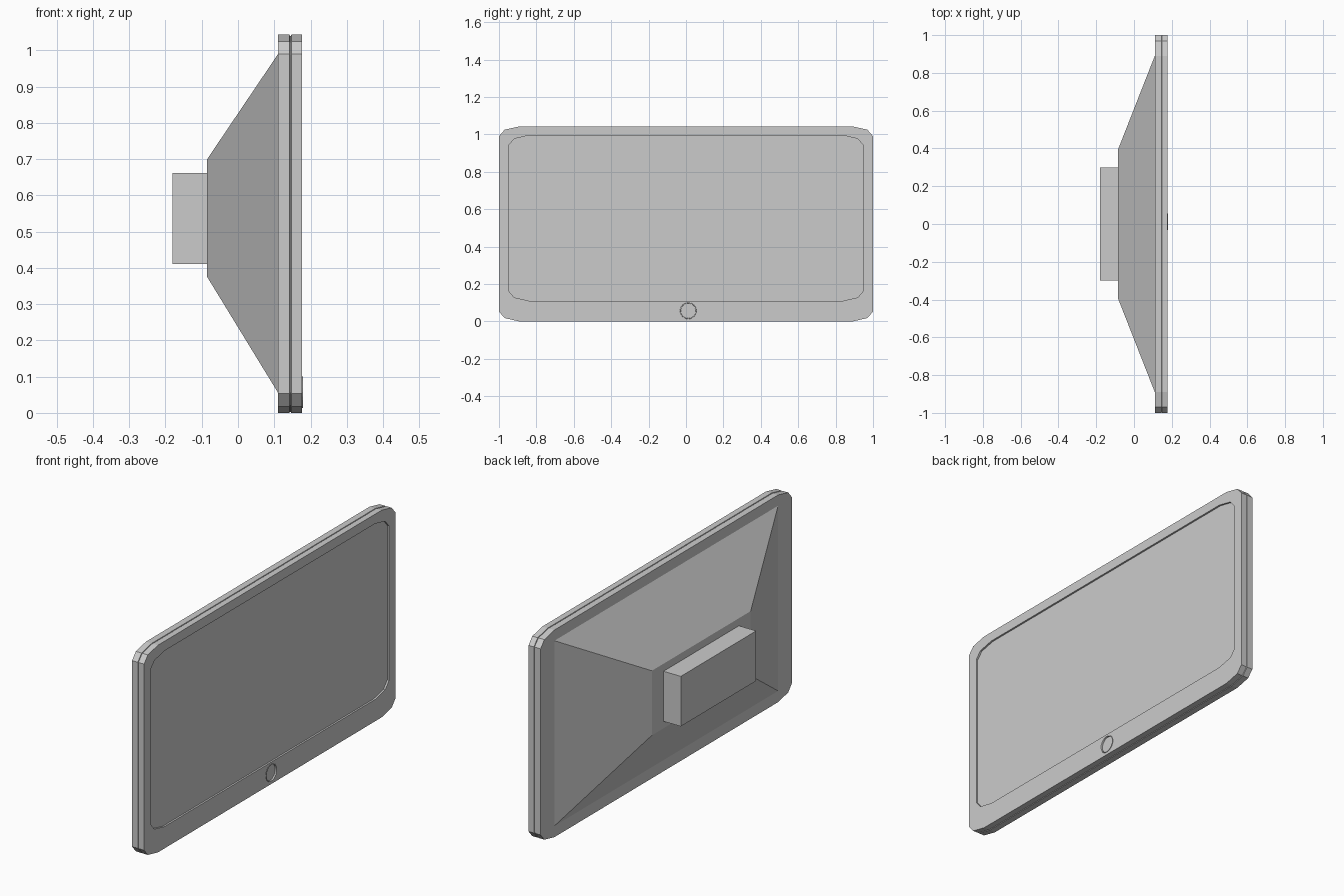
import bpy, bmesh, math

if "Cube" in bpy.data.objects:
    bpy.data.objects.remove(bpy.data.objects["Cube"])


def make_object(name, bm):
    bmesh.ops.recalc_face_normals(bm, faces=bm.faces)
    mesh = bpy.data.meshes.new(name)
    bm.to_mesh(mesh)
    bm.free()
    ob = bpy.data.objects.new(name, mesh)
    bpy.context.collection.objects.link(ob)
    return ob


def loft(name, sections):
    """Skin a list of (x, [(y, z), ...]) sections and cap both ends."""
    bm = bmesh.new()
    rings = [[bm.verts.new((x, y, z)) for y, z in pts] for x, pts in sections]
    n = len(rings[0])
    for a, b in zip(rings, rings[1:]):
        for i in range(n):
            j = (i + 1) % n
            bm.faces.new((a[i], a[j], b[j], b[i]))
    bm.faces.new(rings[0])
    bm.faces.new(rings[-1])
    return make_object(name, bm)


def rounded(hy, z0, z1):
    """Rectangle with two-facet clipped corners."""
    corner = [(0.0, 0.053), (0.03, 0.018), (0.11, 0.0)]
    upper = [(hy - a, z1 - b) for a, b in corner]
    upper += [(-y, z) for y, z in reversed(upper)]
    return upper + [(y, z0 + z1 - z) for y, z in reversed(upper)]


def rect(hy, z0, z1):
    return [(hy, z0), (hy, z1), (-hy, z1), (-hy, z0)]


def circle(r, cy, cz, n=24):
    return [(cy + r * math.cos(2 * math.pi * i / n),
             cz + r * math.sin(2 * math.pi * i / n)) for i in range(n)]


# Slab housing with a fine seam around the rim
outer = rounded(1.0, 0.0, 1.043)
seam = rounded(0.997, 0.003, 1.04)
housing = loft("housing", [(0.11, outer), (0.142, outer), (0.143, seam),
                           (0.146, seam), (0.147, outer), (0.177, outer)])

# Recesses for the screen and the round button
cutters = [
    loft("screen_cutter", [(0.168, rounded(0.948, 0.11, 0.995)),
                           (0.20, rounded(0.948, 0.11, 0.995))]),
    loft("button_cutter", [(0.171, circle(0.04, 0.012, 0.057)),
                           (0.20, circle(0.04, 0.012, 0.057))]),
]
for cutter in cutters:
    cutter.hide_render = True
    cutter.hide_viewport = True
    cutter.display_type = 'WIRE'
    mod = housing.modifiers.new(cutter.name, 'BOOLEAN')
    mod.operation = 'DIFFERENCE'
    mod.solver = 'EXACT'
    mod.object = cutter

# Thin raised ring around the button
bpy.ops.mesh.primitive_torus_add(major_radius=0.042, minor_radius=0.002,
                                 major_segments=24, minor_segments=6,
                                 location=(0.177, 0.012, 0.057),
                                 rotation=(0, math.pi / 2, 0))
bpy.context.object.name = "button_ring"

# Tapered rear shell
loft("rear_shell", [(0.112, rect(0.895, 0.053, 0.992)),
                    (-0.085, rect(0.393, 0.375, 0.70))])

# Rear mounting block
loft("mounting_block", [(-0.08, rect(0.30, 0.41, 0.662)),
                        (-0.181, rect(0.30, 0.41, 0.662))])
